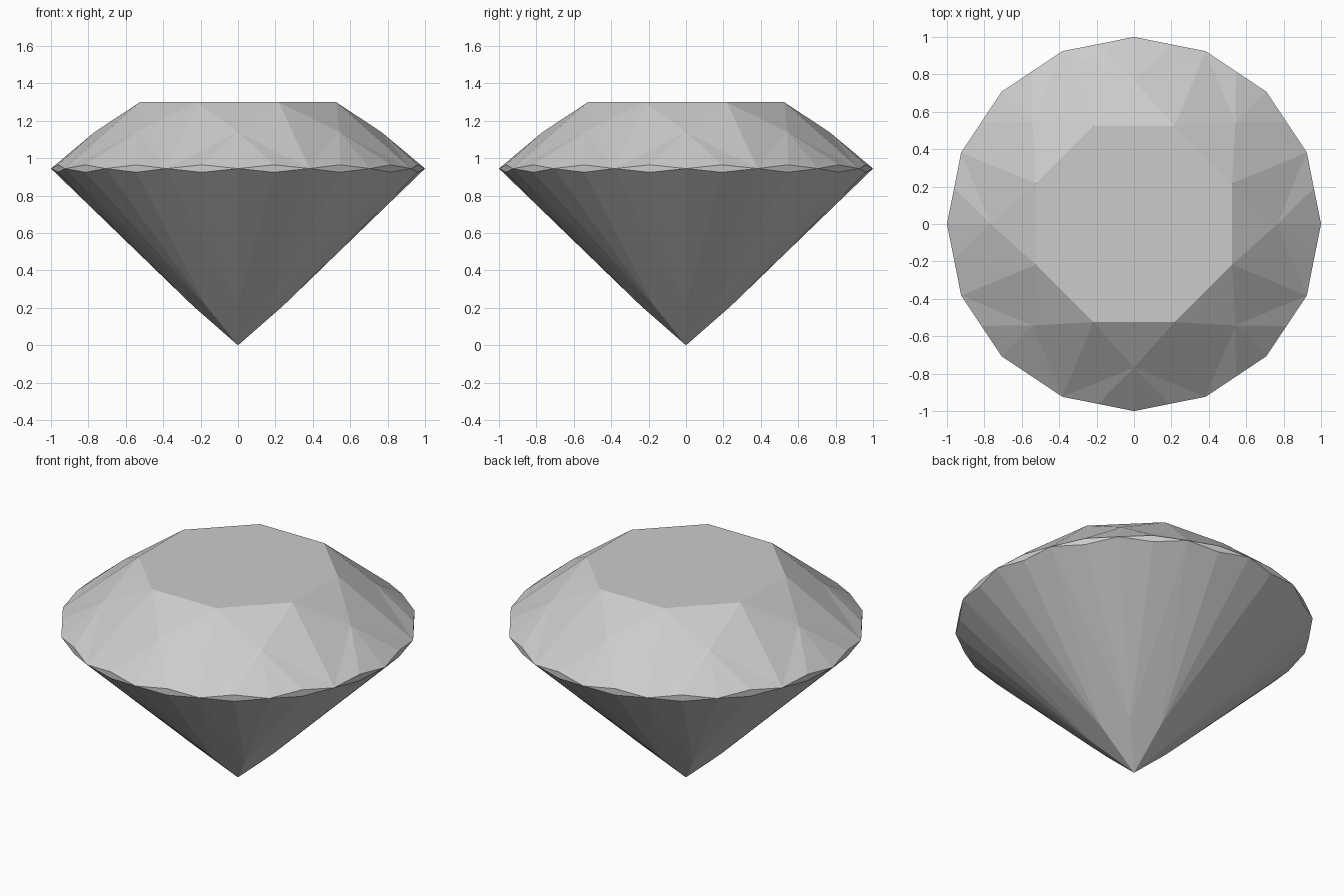
import bpy, bmesh
from math import sin, cos, pi

if "Cube" in bpy.data.objects:
    bpy.data.objects.remove(bpy.data.objects["Cube"])

bm = bmesh.new()

def ring(count, radius, z, offset=0.0):
    return [bm.verts.new((radius * cos(offset + 2 * pi * i / count),
                          radius * sin(offset + 2 * pi * i / count), z))
            for i in range(count)]

# Rings of corner points, from the flat top down to the tip
table = ring(8, 0.568, 1.30, pi / 8)
star = ring(8, 0.767, 1.14)
girdle = ring(16, 1.0, 0.945)
girdle_top = ring(16, cos(pi / 16), 0.965, pi / 16)
girdle_low = ring(16, cos(pi / 16), 0.925, pi / 16)
keel = ring(8, 0.24, 0.21)
tip = bm.verts.new((0, 0, 0))

bm.faces.new(table)
for i in range(8):
    j = (i + 1) % 8
    a, b, c = girdle[2 * i], girdle[2 * i + 1], girdle[(2 * i + 2) % 16]
    # Crown: star triangle and kite (folded along its long axis)
    bm.faces.new((table[i - 1], star[i], table[i]))
    bm.faces.new((table[i], star[i], b))
    bm.faces.new((table[i], b, star[j]))
    # Pavilion kite
    bm.faces.new((tip, keel[j], b, keel[i]))
    # Girdle lenses with the facets above and below them
    for p, q, k, s in ((a, b, 2 * i, i), (b, c, 2 * i + 1, j)):
        up, low = girdle_top[k], girdle_low[k]
        bm.faces.new((p, low, q, up))
        bm.faces.new((star[s], p, up))
        bm.faces.new((star[s], up, q))
        bm.faces.new((keel[s], low, p))
        bm.faces.new((keel[s], q, low))

bmesh.ops.recalc_face_normals(bm, faces=bm.faces)
mesh = bpy.data.meshes.new("cut_gem")
bm.to_mesh(mesh)
bm.free()
bpy.context.collection.objects.link(bpy.data.objects.new("cut_gem", mesh))
